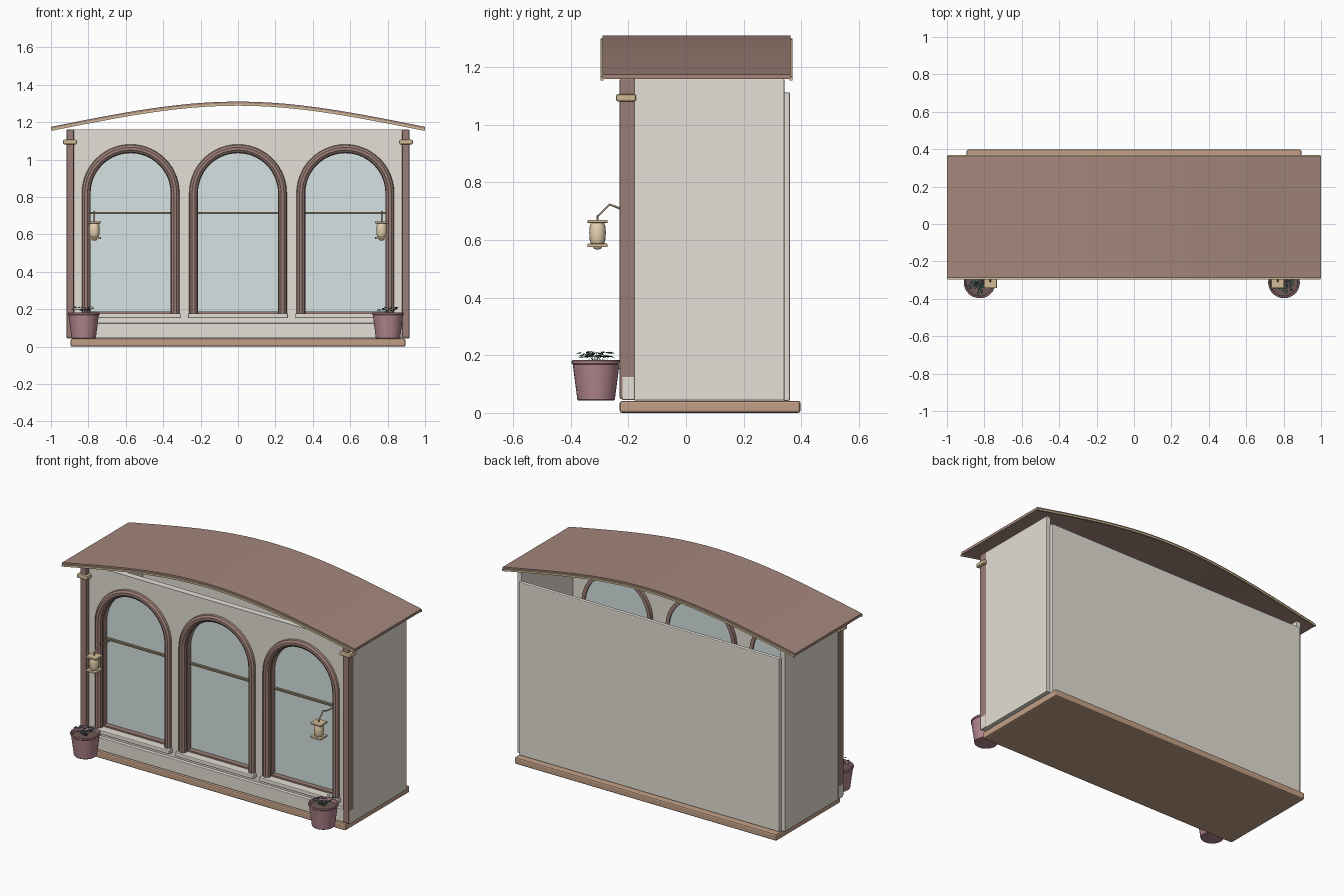
import bpy, bmesh, math, random
from mathutils import Vector, Matrix

random.seed(4)
if "Cube" in bpy.data.objects:
    bpy.data.objects.remove(bpy.data.objects["Cube"])


def material(name, rgb):
    m = bpy.data.materials.new(name)
    m.use_nodes = True
    m.diffuse_color = (*rgb, 1)
    m.node_tree.nodes["Principled BSDF"].inputs["Base Color"].default_value = (*rgb, 1)
    return m


PLASTER = material("plaster", (.78, .74, .67))
BROWN = material("brown_wood", (.33, .21, .18))
ROOF = material("roof_brown", (.37, .24, .2))
TAN = material("tan_wood", (.54, .35, .24))
BRASS = material("brass", (.65, .5, .31))
DARK_BRASS = material("dark_brass", (.25, .21, .13))
LAMP = material("lamp_cream", (.8, .65, .44))
GLASS = material("glass", (.67, .76, .76))
CLAY = material("clay", (.46, .24, .28))
SOIL = material("soil", (.16, .1, .09))
LEAF = material("leaf", (.045, .11, .11))


def finish(obj, mat, smooth=True):
    obj.data.materials.clear()
    obj.data.materials.append(mat)
    bpy.ops.object.select_all(action='DESELECT')
    obj.select_set(True)
    bpy.context.view_layer.objects.active = obj
    if obj.type == 'CURVE':
        bpy.ops.object.convert(target='MESH')
        obj = bpy.context.view_layer.objects.active
    if smooth:
        bpy.ops.object.shade_smooth_by_angle(angle=math.radians(35))
    return obj


def mesh_object(name, bm, mat, smooth=True):
    bmesh.ops.recalc_face_normals(bm, faces=bm.faces)
    me = bpy.data.meshes.new(name)
    bm.to_mesh(me)
    bm.free()
    obj = bpy.data.objects.new(name, me)
    bpy.context.collection.objects.link(obj)
    return finish(obj, mat, smooth)


def box(name, lo, hi, mat, bevel=.003):
    bm = bmesh.new()
    bmesh.ops.create_cube(bm, size=1)
    lo, hi = Vector(lo), Vector(hi)
    for v in bm.verts:
        v.co = (lo + hi) / 2 + v.co * (hi - lo)
    bmesh.ops.bevel(bm, geom=bm.edges[:], offset=bevel, segments=2,
                    profile=.5, affect='EDGES')
    return mesh_object(name, bm, mat, smooth=False)


def lathe(name, profile, centre, mat, steps=32):
    bm = bmesh.new()
    verts = [bm.verts.new((r, 0, z)) for r, z in profile]
    edges = [bm.edges.new(pair) for pair in zip(verts, verts[1:])]
    bmesh.ops.spin(bm, geom=verts + edges, cent=(0, 0, 0), axis=(0, 0, 1),
                   angle=math.tau, steps=steps)
    bmesh.ops.remove_doubles(bm, verts=bm.verts, dist=.0001)
    bmesh.ops.translate(bm, verts=bm.verts, vec=centre)
    return mesh_object(name, bm, mat)


def add_paths(cu, loops, closed):
    for pts in loops:
        sp = cu.splines.new('POLY')
        sp.points.add(len(pts) - 1)
        sp.use_cyclic_u = closed
        for p, co in zip(sp.points, pts):
            p.co = (*co, 1)


def panel(name, loops, mat, y0, y1):
    """Filled outlines in x and z, with holes, between two depths."""
    cu = bpy.data.curves.new(name, 'CURVE')
    cu.dimensions, cu.fill_mode = '2D', 'BOTH'
    cu.extrude = (y1 - y0) / 2
    add_paths(cu, [[(x, z, 0) for x, z in pts] for pts in loops], True)
    obj = bpy.data.objects.new(name, cu)
    bpy.context.collection.objects.link(obj)
    obj.matrix_world = (Matrix.Translation((0, (y0 + y1) / 2, 0))
                        @ Matrix.Rotation(math.pi / 2, 4, 'X'))
    return finish(obj, mat)


def rod(name, path, mat, radius):
    """Round bar along a 3D path."""
    cu = bpy.data.curves.new(name, 'CURVE')
    cu.dimensions, cu.fill_mode = '3D', 'FULL'
    cu.bevel_depth, cu.bevel_resolution, cu.use_fill_caps = radius, 3, True
    add_paths(cu, [path], False)
    obj = bpy.data.objects.new(name, cu)
    bpy.context.collection.objects.link(obj)
    return finish(obj, mat)


def arch(cx, r, bottom, spring=.82, n=28):
    top = [(cx + r * math.cos(math.pi * i / n), spring + r * math.sin(math.pi * i / n))
           for i in range(n + 1)]
    return [(cx + r, bottom)] + top + [(cx - r, bottom)]


# Base and walls
box("base", (-.895, -.23, 0), (.895, .397, .042), TAN, .008)
box("back_wall", (-.89, .336, .042), (.89, .361, 1.112), PLASTER, .005)
box("front_plinth", (-.918, -.222, .045), (.918, -.18, .125), PLASTER)

WINDOWS = {"right": -.574, "middle": 0, "left": .574}
front = [(-.9, .045), (.9, .045), (.9, 1.16), (-.9, 1.16)]
panel("front_wall", [front] + [arch(cx, .236, .165) for cx in WINDOWS.values()],
      PLASTER, -.2, -.16)

# Arched windows set back into the wall
for side, cx in WINDOWS.items():
    panel(f"{side}_window_glass", [arch(cx, .222, .17)], GLASS, -.152, -.146)
    panel(f"{side}_window_lining", [arch(cx, .237, .165), arch(cx, .215, .187)],
          BROWN, -.185, -.137)
    rod(f"{side}_window_frame", [(x, -.197, z) for x, z in arch(cx, .238, .172)], BROWN, .024)
    box(f"{side}_window_bar", (cx - .217, -.168, .708), (cx + .217, -.152, .72),
        DARK_BRASS, .002)
    box(f"{side}_window_sill", (cx - .267, -.235, .152), (cx + .267, -.14, .178), PLASTER, .005)


# Curved roof
def roof_height(x):
    return 1.175 + .135 * (.75 * (1 - x * x) + .125 * (math.cos(math.pi * x) + 1))


def roof_strip(name, y0, y1, low, high, mat, half=1.0, n=24):
    xs = [half * (2 * i / n - 1) for i in range(n + 1)]
    loop = [(x, roof_height(x) + low) for x in xs]
    loop += [(x, roof_height(x) + high) for x in reversed(xs)]
    panel(name, [loop], mat, y0, y1)


roof_strip("roof", -.289, .362, -.016, 0, ROOF)
roof_strip("roof_front_trim", -.297, -.287, -.022, -.01, BRASS, .998)
roof_strip("roof_back_trim", .36, .37, -.022, -.01, BRASS, .998)

# Side walls, posts, lanterns and flower pots, one set per side
for side, s, pot_x in (("left", 1, .802), ("right", -1, -.825)):
    def side_box(name, x0, x1, ys, zs, mat, bevel=.003):
        a, b = sorted((s * x0, s * x1))
        box(f"{side}_{name}", (a, ys[0], zs[0]), (b, ys[1], zs[1]), mat, bevel)

    side_box("side_wall", .885, .915, (-.18, .341), (.043, 1.16), PLASTER)
    side_box("post", .878, .917, (-.23, -.178), (.048, 1.16), BROWN, .005)
    side_box("post_collar", .862, .935, (-.243, -.173), (1.081, 1.106), BRASS, .007)

    # Lantern hanging from a bent arm
    lx, ly = s * .768, -.307
    rod(f"{side}_lantern_arm", [(lx, -.16, .703), (lx, -.23, .71), (lx, -.265, .723),
                                (lx, ly, .682), (lx, ly, .665)], BRASS, .004)
    side_box("lantern_cap", .733, .803, (ly - .035, ly + .035), (.659, .67), BRASS)
    side_box("lantern_foot", .733, .803, (ly - .035, ly + .035), (.575, .587), BRASS)
    lathe(f"{side}_lantern_body", [(0, .566), (.012, .569), (.016, .577), (.023, .587),
                                   (.027, .6), (.029, .625), (.027, .647), (.023, .66),
                                   (0, .66)], (lx, ly, 0), LAMP, 16)

    # Pot with soil and a small leafy plant
    centre = Vector((pot_x, -.312, 0))
    lathe(f"{side}_pot", [(0, .043), (.062, .043), (.065, .046), (.081, .168), (.085, .172),
                          (.085, .18), (.082, .183), (.076, .18), (.072, .155)], centre, CLAY)
    lathe(f"{side}_soil", [(0, .165), (.074, .162)], centre, SOIL)
    bm = bmesh.new()
    for i in range(26):
        turn = i * 2.4
        reach = .012 + .045 * random.random()
        out = Vector((math.cos(turn), math.sin(turn), 0))
        across = Vector((-out.y, out.x, 0)) * .009
        up = Vector((0, 0, 1))
        tip = centre + out * reach + up * random.uniform(.193, .212)
        root = centre + out * reach * .2 + up * .16
        stem = [root - across * .15, root + across * .15, tip]
        blade = [tip - out * .006, tip + across + up * .003,
                 tip + out * .016 - up * .004, tip - across + up * .003]
        for pts in (stem, blade):
            bm.faces.new([bm.verts.new(p) for p in pts])
    mesh_object(f"{side}_plant", bm, LEAF, smooth=False)
